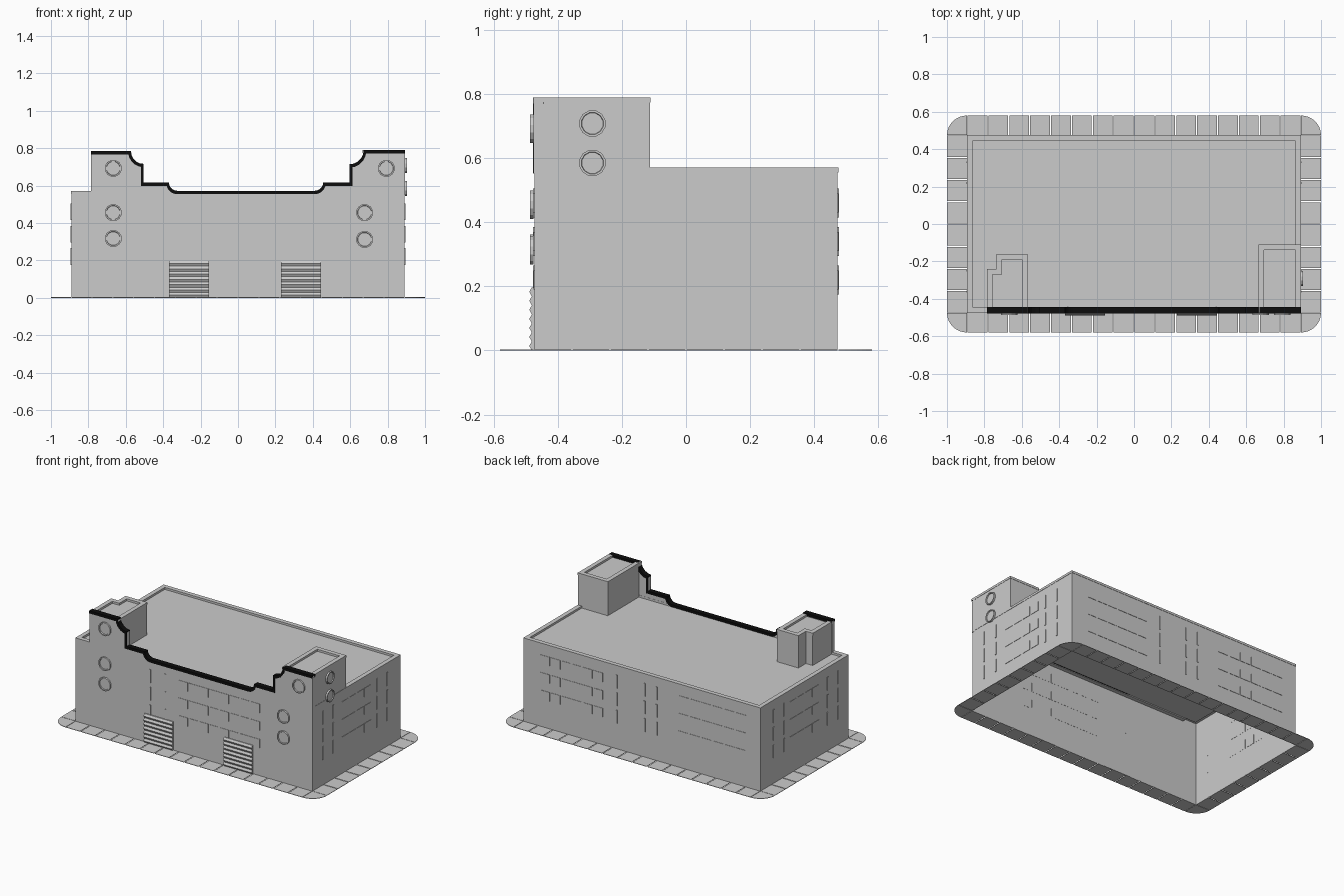
import bpy, bmesh, math
from mathutils import Vector

if "Cube" in bpy.data.objects:
    bpy.data.objects.remove(bpy.data.objects["Cube"])

black = bpy.data.materials.new("black_trim")
black.diffuse_color = (0.004, 0.004, 0.004, 1)
black.use_nodes = True
black.node_tree.nodes["Principled BSDF"].inputs["Base Color"].default_value = black.diffuse_color


def finish(name, bm, mat=None):
    bmesh.ops.recalc_face_normals(bm, faces=bm.faces)
    me = bpy.data.meshes.new(name)
    bm.to_mesh(me)
    bm.free()
    ob = bpy.data.objects.new(name, me)
    bpy.context.collection.objects.link(ob)
    if mat:
        me.materials.append(mat)
    return ob


def loft(bm, rings, cap_start=False, cap_end=True):
    loops = [[bm.verts.new(p) for p in r] for r in rings]
    n = len(loops[0])
    for a, b in zip(loops, loops[1:]):
        for i in range(n):
            j = (i + 1) % n
            bm.faces.new((a[i], a[j], b[j], b[i]))
    if cap_start:
        bm.faces.new(loops[0][::-1])
    if cap_end:
        bm.faces.new(loops[-1])


def box(bm, lo, hi):
    x0, y0, z0 = lo
    x1, y1, z1 = hi
    loft(bm, [[(x0, y0, z), (x1, y0, z), (x1, y1, z), (x0, y1, z)] for z in (z0, z1)], True)


def inset(poly, d):
    # inward offset of a counter-clockwise polygon with square corners
    out = []
    for i, p in enumerate(poly):
        p = Vector(p)
        a = (p - Vector(poly[i - 1])).normalized()
        b = (Vector(poly[(i + 1) % len(poly)]) - p).normalized()
        out.append(p + d * (Vector((-a.y, a.x)) + Vector((-b.y, b.x))))
    return out


def block(name, poly, z0, z1):
    # walls, slightly overhanging coping, sunken roof deck
    bm = bmesh.new()
    prof = [(.002, z0), (.002, z1 - .015), (0, z1 - .015), (0, z1), (.03, z1), (.03, z1 - .014)]
    loft(bm, [[(p.x, p.y, z) for p in inset(poly, d)] for d, z in prof])
    finish(name, bm)


W, D = .893, .475
block("main_building", [(-W, -D), (W, -D), (W, D), (-W, D)], 0, .57)
block("left_tower", [(-.787, -D), (-.57, -D), (-.57, -.16), (-.735, -.16),
                     (-.735, -.24), (-.787, -.24)], .556, .777)
block("right_tower", [(.665, -D), (W, -D), (W, -.11), (.665, -.11)], .556, .789)


def arc(cx, cz, r, a0, a1, n=5):
    return [(cx + r * math.cos(math.radians(a0 + (a1 - a0) * i / n)),
             cz + r * math.sin(math.radians(a0 + (a1 - a0) * i / n))) for i in range(n + 1)]


# stepped facade outline, left to right
path = ([(-.787, .78)] + arc(-.505, .78, .068, 180, 270) + [(-.505, .612)]
        + arc(-.325, .612, .044, 180, 270) + arc(.411, .612, .044, 270, 360)
        + [(.597, .612)] + arc(.597, .785, .075, 270, 360) + [(W, .785)])
pts = [Vector(p) for p in path]
low = []
for i, p in enumerate(pts):
    a = (p - pts[i - 1]).normalized() if i else (pts[1] - p).normalized()
    b = (pts[i + 1] - p).normalized() if i < len(pts) - 1 else a
    na, nb = Vector((a.y, -a.x)), Vector((b.y, -b.x))
    low.append(p + (na + nb) * .014 / (1 + na.dot(nb)))

# facade parapet
bm = bmesh.new()
shape = [(p.x, p.y - .003) for p in pts] + [(W, .55), (-.787, .55)]
loft(bm, [[(x, y, z) for x, z in shape] for y in (-D, -.446)], True)
finish("facade_parapet", bm)

# black trim along the facade outline
bm = bmesh.new()
sec = [[(p.x, -.478, p.y + .004), (p.x, -.443, p.y + .004), (q.x, -.443, q.y), (q.x, -.478, q.y)]
       for p, q in zip(pts, low)]
loft(bm, sec, True)
finish("facade_trim", bm, black)


# round wall medallions
def medallion(name, centre, u, out, r):
    bm = bmesh.new()
    c, u, out = Vector(centre), Vector(u), Vector(out)
    rings = []
    for s, d in ((r, 0), (r, .011), (r * .84, .011), (r * .8, .005)):
        ring = []
        for i in range(12):
            t = math.tau * (i + .5) / 12
            ring.append(c + u * s * math.cos(t) + Vector((0, 0, s * math.sin(t))) + out * d)
        rings.append(ring)
    loft(bm, rings)
    finish(name, bm)


for x, z in ((-.667, .692), (-.667, .455), (-.667, .317), (.793, .692), (.677, .455), (.677, .312)):
    medallion("front_medallion", (x, -D, z), (1, 0, 0), (0, -1, 0), .046)
for z in (.708, .585):
    medallion("side_medallion", (W, -.292, z), (0, 1, 0), (1, 0, 0), .042)

# corrugated roller doors
for x0, x1 in ((-.37, -.155), (.23, .445)):
    bm = bmesh.new()
    n = 14
    shape = [(-D - (.014 if i % 2 else .006), .197 * i / n) for i in range(n + 1)]
    shape += [(-D + .003, .197), (-D + .003, 0)]
    loft(bm, [[(x, y, z) for y, z in shape] for x in (x0, x1)], True)
    finish("roller_door", bm)

# shallow window panes and narrow mullions
rows = ((.43, .49), (.31, .37), (.19, .25))


def windows(name, side, start, end, count):
    bm = bmesh.new()
    step = (end - start) / count
    for z0, z1 in rows:
        for i in range(count):
            a = start + i * step + step * .06
            b = a + step * .88
            wall_box(bm, side, a, b, z0, z1, .0005)
    finish(name, bm)


def wall_box(bm, side, a, b, z0, z1, d):
    if side == "front":
        box(bm, (a, -D - d, z0), (b, -D + .003, z1))
    elif side == "back":
        box(bm, (a, D - .003, z0), (b, D + d, z1))
    elif side == "right":
        box(bm, (W - .003, a, z0), (W + d, b, z1))
    else:
        box(bm, (-W - d, a, z0), (-W + .003, b, z1))


windows("back_windows", "back", .29, .77, 6)
windows("back_windows", "back", -.79, -.27, 6)
windows("front_windows", "front", -.12, .5, 8)
for s in ("right", "left"):
    windows(s + "_windows", s, -.16, .16, 4)
for s, places in (("back", (-.11, -.02, .19)), ("front", (-.33, -.215)),
                  ("right", (-.36, -.25, .22, .33)), ("left", (-.36, -.25, .22, .33))):
    bm = bmesh.new()
    for c in places:
        for z0, z1 in rows:
            wall_box(bm, s, c - .005, c + .005, z0 - .015, z1 + .015, .002)
    finish(s + "_mullions", bm)

# pavement slabs with open joints, rounded corner slabs
bm = bmesh.new()
T, G, X, Y = .003, .003, 1.0, .58
nx, ny = 16, 8
for i in range(nx):
    a, b = -W + 2 * W * i / nx + G, -W + 2 * W * (i + 1) / nx - G
    for y0, y1 in ((-Y, -D), (D, Y)):
        box(bm, (a, y0, 0), (b, y1, T))
for i in range(ny):
    a, b = -D + 2 * D * i / ny + G, -D + 2 * D * (i + 1) / ny - G
    for x0, x1 in ((-X, -W), (W, X)):
        box(bm, (x0, a, 0), (x1, b, T))
for sx in (-1, 1):
    for sy in (-1, 1):
        fan = [(W, D)] + [(W + (X - W) * math.cos(math.pi / 2 * i / 8),
                           D + (Y - D) * math.sin(math.pi / 2 * i / 8)) for i in range(9)]
        loft(bm, [[(sx * x, sy * y, z) for x, y in fan] for z in (0, T)], True)
finish("pavement", bm)
